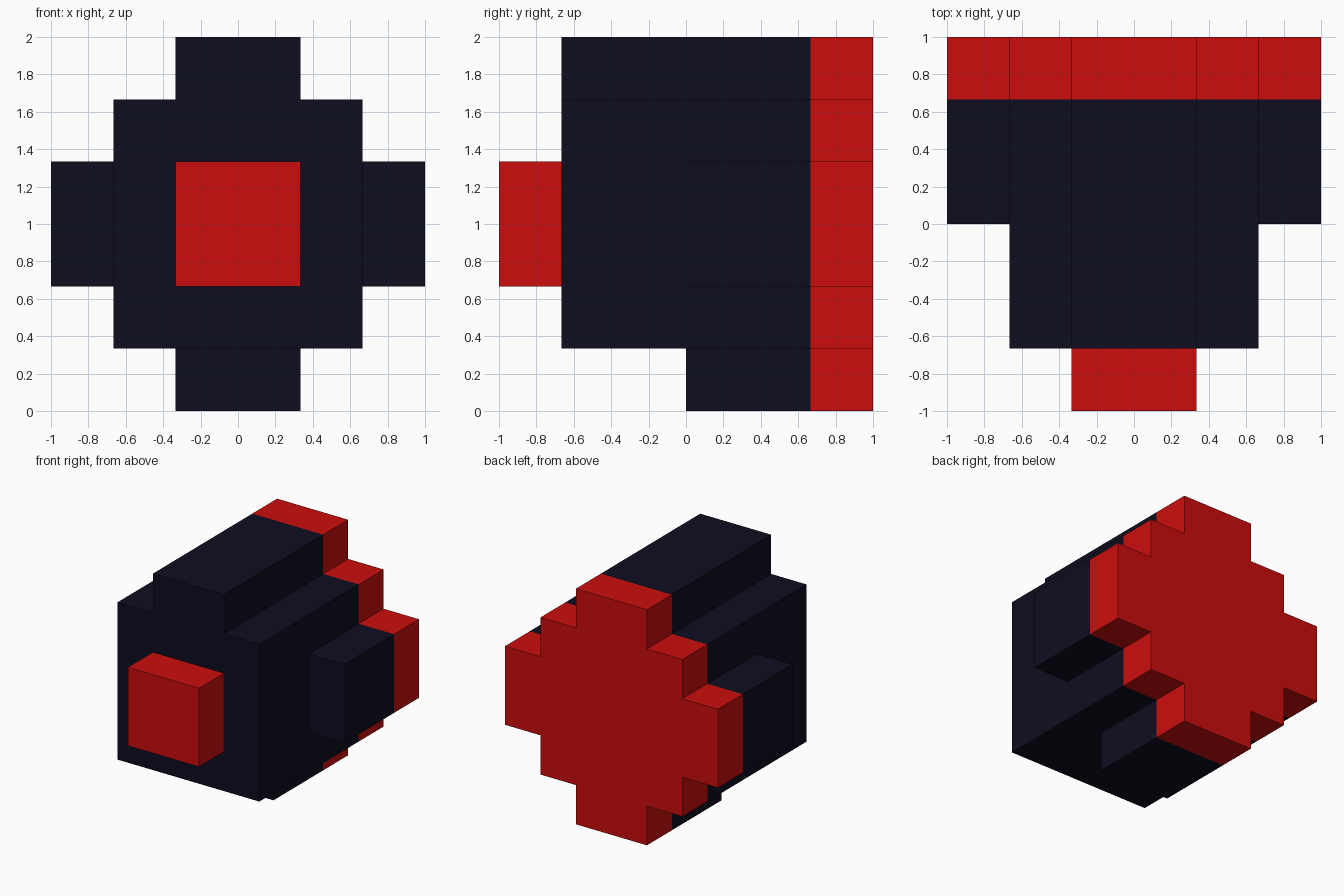
import bpy, bmesh

if "Cube" in bpy.data.objects:
    bpy.data.objects.remove(bpy.data.objects["Cube"])

U = 1 / 3  # the model sits on a grid of thirds


def material(name, rgb):
    m = bpy.data.materials.new(name)
    m.diffuse_color = (*rgb, 1)
    m.use_nodes = True
    m.node_tree.nodes["Principled BSDF"].inputs["Base Color"].default_value = m.diffuse_color
    return m


dark = material("dark navy", (0.004, 0.004, 0.0137))
red = material("bright red", (0.604, 0.004, 0.004))


def prism(name, half, y0, y1, mat):
    """Extrude a left-right symmetric front profile from y0 to y1 (grid units)."""
    profile = half + [(-x, z) for x, z in reversed(half)]
    bm = bmesh.new()
    face = bm.faces.new([bm.verts.new((x * U, y0 * U, z * U)) for x, z in profile])
    ext = bmesh.ops.extrude_face_region(bm, geom=[face], use_keep_orig=True)
    verts = [g for g in ext["geom"] if isinstance(g, bmesh.types.BMVert)]
    bmesh.ops.translate(bm, verts=verts, vec=(0, (y1 - y0) * U, 0))
    bmesh.ops.recalc_face_normals(bm, faces=bm.faces)
    mesh = bpy.data.meshes.new(name)
    bm.to_mesh(mesh)
    bm.free()
    mesh.materials.append(mat)
    obj = bpy.data.objects.new(name, mesh)
    bpy.context.collection.objects.link(obj)


# right halves of the profiles, bottom to top, in grid units
cross = [(1, 0), (1, 1), (2, 1), (2, 2), (3, 2), (3, 4), (2, 4), (2, 5), (1, 5), (1, 6)]
block_with_ridge = [(2, 1), (2, 5), (1, 5), (1, 6)]
square = [(1, 2), (1, 4)]

prism("front_body", block_with_ridge, -2, 0, dark)
prism("rear_body", cross, 0, 2, dark)
prism("back_plate", cross, 2, 3, red)
prism("nose", square, -3, -2, red)
